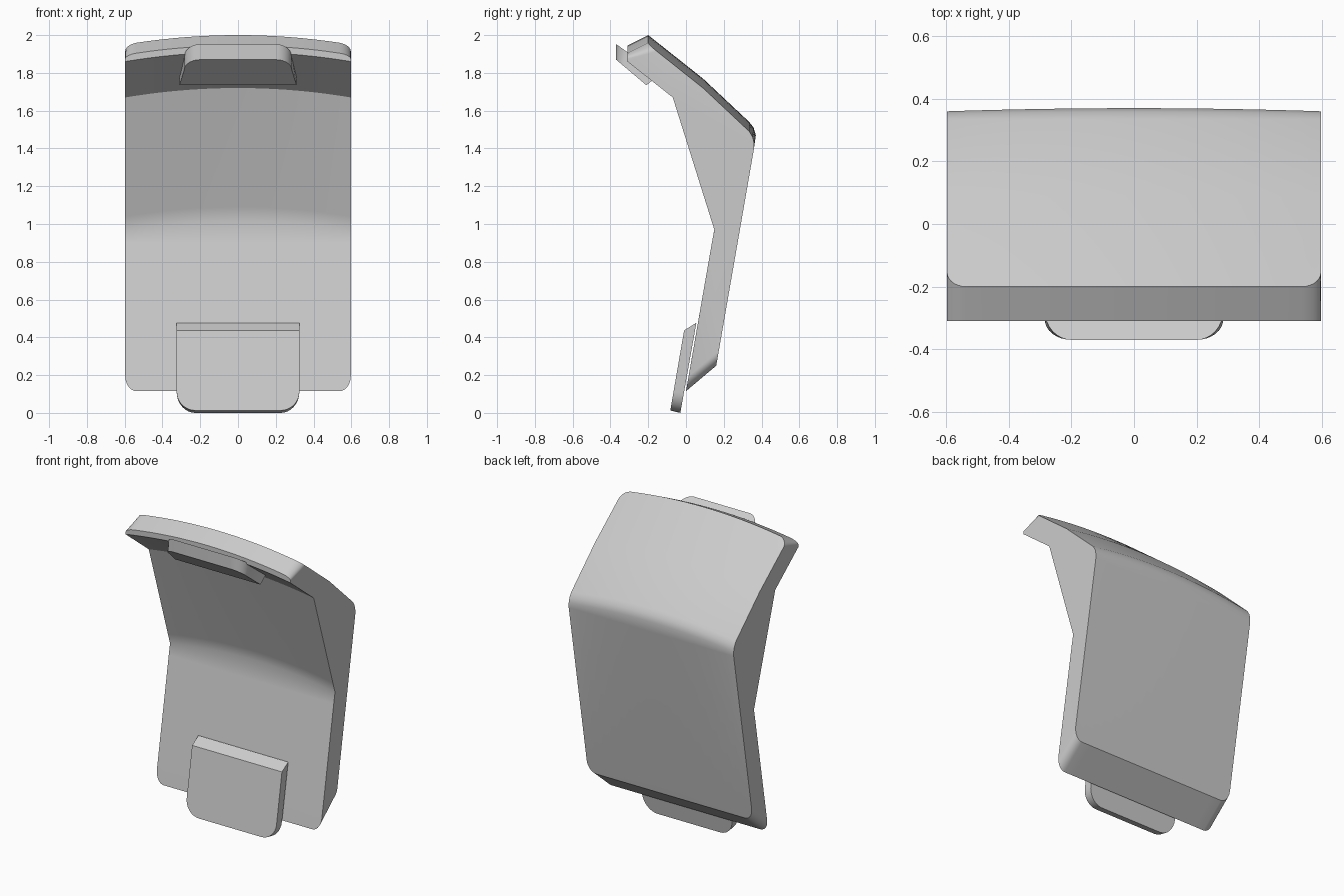
import bpy, bmesh, math

cube = bpy.data.objects.get("Cube")
if cube:
    bpy.data.objects.remove(cube)

grey = bpy.data.materials.new("light grey")
grey.use_nodes = True
colour = (0.6, 0.6, 0.6, 1)
grey.diffuse_color = colour
grey.node_tree.nodes["Principled BSDF"].inputs["Base Color"].default_value = colour


def loft(name, loops):
    """Skin a row of equal closed loops and cap both ends."""
    bm = bmesh.new()
    rows = [[bm.verts.new(p) for p in loop] for loop in loops]
    n = len(rows[0])
    for a, b in zip(rows, rows[1:]):
        for i in range(n):
            j = (i + 1) % n
            bm.faces.new((a[i], a[j], b[j], b[i]))
    bm.faces.new(rows[0])
    bm.faces.new(rows[-1])
    bmesh.ops.recalc_face_normals(bm, faces=bm.faces)
    mesh = bpy.data.meshes.new(name)
    bm.to_mesh(mesh)
    bm.free()
    mesh.materials.append(grey)
    obj = bpy.data.objects.new(name, mesh)
    bpy.context.collection.objects.link(obj)
    bpy.ops.object.select_all(action="DESELECT")
    obj.select_set(True)
    bpy.context.view_layer.objects.active = obj
    bpy.ops.object.shade_smooth_by_angle(angle=math.radians(30))
    return obj


# Bent panel: centre profile (y, z), sag towards the sides, corner rounding slide
ARCH = (0, -0.05)
NONE = (0, 0)
PROFILE = [
    ((0.0, 0.115), NONE, (0.014, 0.08)),
    ((0.137, 0.90), NONE, NONE),
    ((0.159, 1.02), (-0.009, -0.05), NONE),
    ((0.137, 1.09), (-0.009, -0.05), NONE),
    ((-0.07, 1.72), ARCH, NONE),
    ((-0.31, 1.91), ARCH, NONE),
    ((-0.31, 1.945), ARCH, (0, -0.02)),
    ((-0.20, 2.0), ARCH, (0.045, -0.035)),
    ((0.09, 1.77), ARCH, NONE),
    ((0.335, 1.54), ARCH, NONE),
    ((0.358, 1.51), (-0.005, -0.05), NONE),
    ((0.37, 1.47), (-0.01, -0.04), NONE),
    ((0.36, 1.40), NONE, NONE),
    ((0.16, 0.25), NONE, (0.014, 0.08)),
]
HALF, RADIUS, STEPS = 0.597, 0.06, 7
right = [(HALF - RADIUS) * i / 8 for i in range(8)]
right += [HALF - RADIUS + RADIUS * math.sin(math.pi / 2 * i / STEPS) for i in range(STEPS + 1)]
columns = [-x for x in reversed(right[1:])] + right


def column(x):
    sag = (x / HALF) ** 2
    u = max(0, (abs(x) - HALF + RADIUS) / RADIUS)
    turn = 1 - math.sqrt(max(0, 1 - u * u))
    return [(x, p[0] + s[0] * sag + c[0] * turn, p[1] + s[1] * sag + c[1] * turn)
            for p, s, c in PROFILE]


loft("bent_panel", [column(x) for x in columns])


# Tabs: slabs with two rounded corners at the free end
def tab(name, end_width, root_width, radius, front, back):
    def mix(a, b, t):
        return a + (b - a) * t

    length = math.dist(*front)
    half = [(root_width, 1)]
    for i in range(9):
        a = math.pi / 2 * i / 8
        half.append((end_width - radius + radius * math.cos(a),
                     radius / length * (1 - math.sin(a))))
    outline = half + [(-x, t) for x, t in reversed(half)]
    loft(name, [[(x, mix(end[0], root[0], t), mix(end[1], root[1], t)) for x, t in outline]
                for end, root in (front, back)])


tab("lower_tab", 0.325, 0.325, 0.1,
    ((-0.083, 0.013), (-0.01, 0.437)), ((-0.03, 0.0), (0.055, 0.477)))
tab("upper_tab", 0.285, 0.31, 0.085,
    ((-0.37, 1.87), (-0.21, 1.735)), ((-0.37, 1.952), (-0.14, 1.79)))
